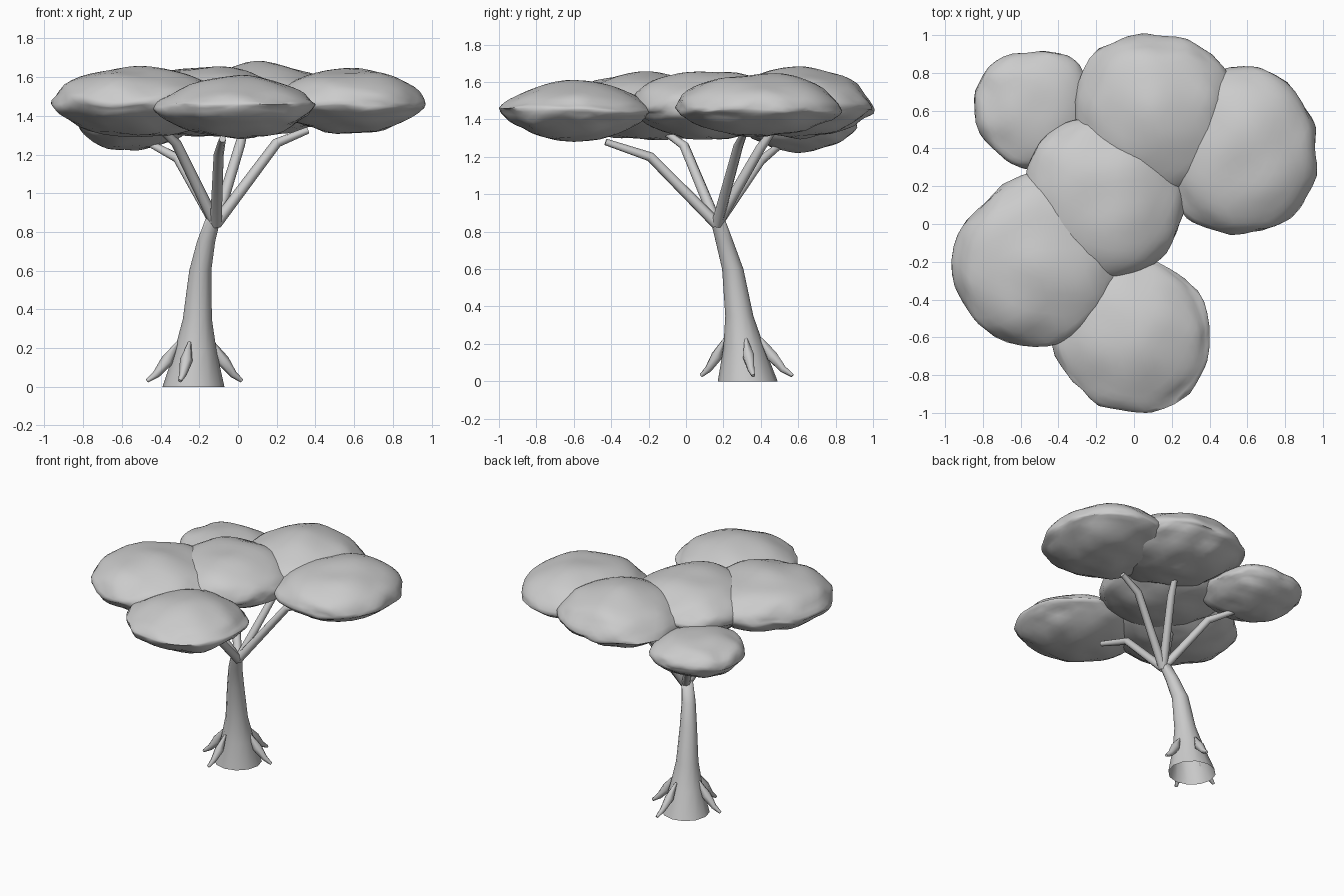
import bpy
import bmesh
import math
from mathutils import Vector, noise

if "Cube" in bpy.data.objects:
    bpy.data.objects.remove(bpy.data.objects["Cube"])

grey = bpy.data.materials.new("plain grey")
grey.use_nodes = True
grey.diffuse_color = (0.6, 0.6, 0.6, 1)
grey.node_tree.nodes["Principled BSDF"].inputs["Base Color"].default_value = (0.6, 0.6, 0.6, 1)


def finish(name, bm):
    bmesh.ops.recalc_face_normals(bm, faces=bm.faces)
    mesh = bpy.data.meshes.new(name)
    bm.to_mesh(mesh)
    bm.free()
    mesh.materials.append(grey)
    obj = bpy.data.objects.new(name, mesh)
    bpy.context.collection.objects.link(obj)
    bpy.ops.object.select_all(action="DESELECT")
    obj.select_set(True)
    bpy.context.view_layer.objects.active = obj
    bpy.ops.object.shade_smooth_by_angle(angle=math.radians(75))


def tube(name, path, radii, sides, level=False, cap_start=True):
    """Sweep a round section along a path; level keeps the rings horizontal."""
    bm = bmesh.new()
    pts = [Vector(p) for p in path]
    rings = []
    for i, (p, r) in enumerate(zip(pts, radii)):
        d = pts[min(i + 1, len(pts) - 1)] - pts[max(i - 1, 0)]
        if level:
            d = Vector((0, 0, 1))
        u = Vector((0, 1, 0)).cross(d).normalized()
        v = d.cross(u).normalized()
        turn = [math.tau * k / sides for k in range(sides)]
        rings.append([bm.verts.new(p + r * (u * math.cos(a) + v * math.sin(a))) for a in turn])
    for a, b in zip(rings, rings[1:]):
        for k in range(sides):
            n = (k + 1) % sides
            bm.faces.new((a[k], a[n], b[n], b[k]))
    bm.faces.new(rings[-1])
    if cap_start:
        bm.faces.new(rings[0])
    finish(name, bm)


# Leaning trunk, hollow at the foot
tube("trunk",
     [(-.23, .33, 0), (-.22, .31, .18), (-.21, .285, .35), (-.195, .25, .6),
      (-.165, .205, .75), (-.125, .165, .88)],
     [.16, .11, .075, .057, .047, .038], 12, level=True, cap_start=False)

# Forked branches: elbow and tip of each
fork = (-.115, .165, .84)
branches = {
    "front_left": [(-.32, -.01, 1.26), (-.4, -.11, 1.33)],
    "front": [(-.1, -.19, 1.2), (-.08, -.43, 1.28)],
    "right": [(.2, .28, 1.26), (.36, .31, 1.325)],
    "back": [(.01, .4, 1.25), (.04, .48, 1.36)],
    "back_left": [(-.31, .4, 1.18), (-.46, .5, 1.26)],
}
for name, (elbow, tip) in branches.items():
    tube("branch_" + name, [fork, elbow, tip], [.03, .026, .018], 8)

# Four slim roots that hug the foot and then splay out
roots = {
    "left": ((-.31, .29), (-.47, .27)),
    "right": ((-.13, .32), (.02, .36)),
    "front": ((-.25, .21), (-.3, .08)),
    "back": ((-.2, .4), (-.16, .57)),
}
for name, (top, foot) in roots.items():
    top = Vector((*top, .23))
    foot = Vector((*foot, .03))
    sag = Vector((0, 0, -.025))
    tube("root_" + name, [top, top.lerp(foot, .35) + sag, top.lerp(foot, .7) + sag, foot],
         [.008, .033, .02, .01], 6)


def leaf_pad(name, centre, outline, rise, drop, taper):
    """Flattened lumpy cushion; outline holds eight radii, counter-clockwise from +x."""
    bm = bmesh.new()
    bmesh.ops.create_icosphere(bm, subdivisions=4, radius=1)
    c = Vector(centre)
    for v in bm.verts:
        p = v.co.copy()
        t = math.atan2(p.y, p.x) % math.tau / (math.tau / 8)
        i = int(t) % 8
        f = t - int(t)
        reach = outline[i] * (1 - f) + outline[(i + 1) % 8] * f
        lump = noise.noise(p * 1.7 + c * 5)
        fine = noise.noise(p * 3 + c * 9)
        wide = reach * (1 + .05 * fine)
        if p.z > 0:
            z = rise * p.z ** taper * (1 + .1 * lump)
        else:
            z = -drop * abs(p.z) ** 1.4 * (1 + .12 * fine)
        z += .03 * lump * (1 - abs(p.z))
        v.co = c + Vector((p.x * wide, p.y * wide, z))
    finish(name, bm)


# Canopy of six overlapping pads
leaf_pad("canopy_front_left", (-.53, -.19, 1.46),
         [.47, .44, .46, .4, .43, .44, .46, .46], .19, .17, 1)
leaf_pad("canopy_front", (0, -.6, 1.45),
         [.4, .41, .42, .42, .44, .4, .4, .41], .16, .165, 1.7)
leaf_pad("canopy_middle", (-.15, .12, 1.46),
         [.42, .42, .44, .47, .42, .42, .42, .42], .195, .17, 1)
leaf_pad("canopy_right", (.58, .38, 1.455),
         [.38, .42, .46, .41, .4, .45, .43, .43], .19, .145, 1.1)
leaf_pad("canopy_back", (.13, .61, 1.46),
         [.41, .4, .385, .44, .44, .44, .46, .44], .21, .155, 1.2)
leaf_pad("canopy_back_left", (-.55, .61, 1.375),
         [.33, .35, .3, .31, .3, .29, .32, .36], .12, .15, .9)
